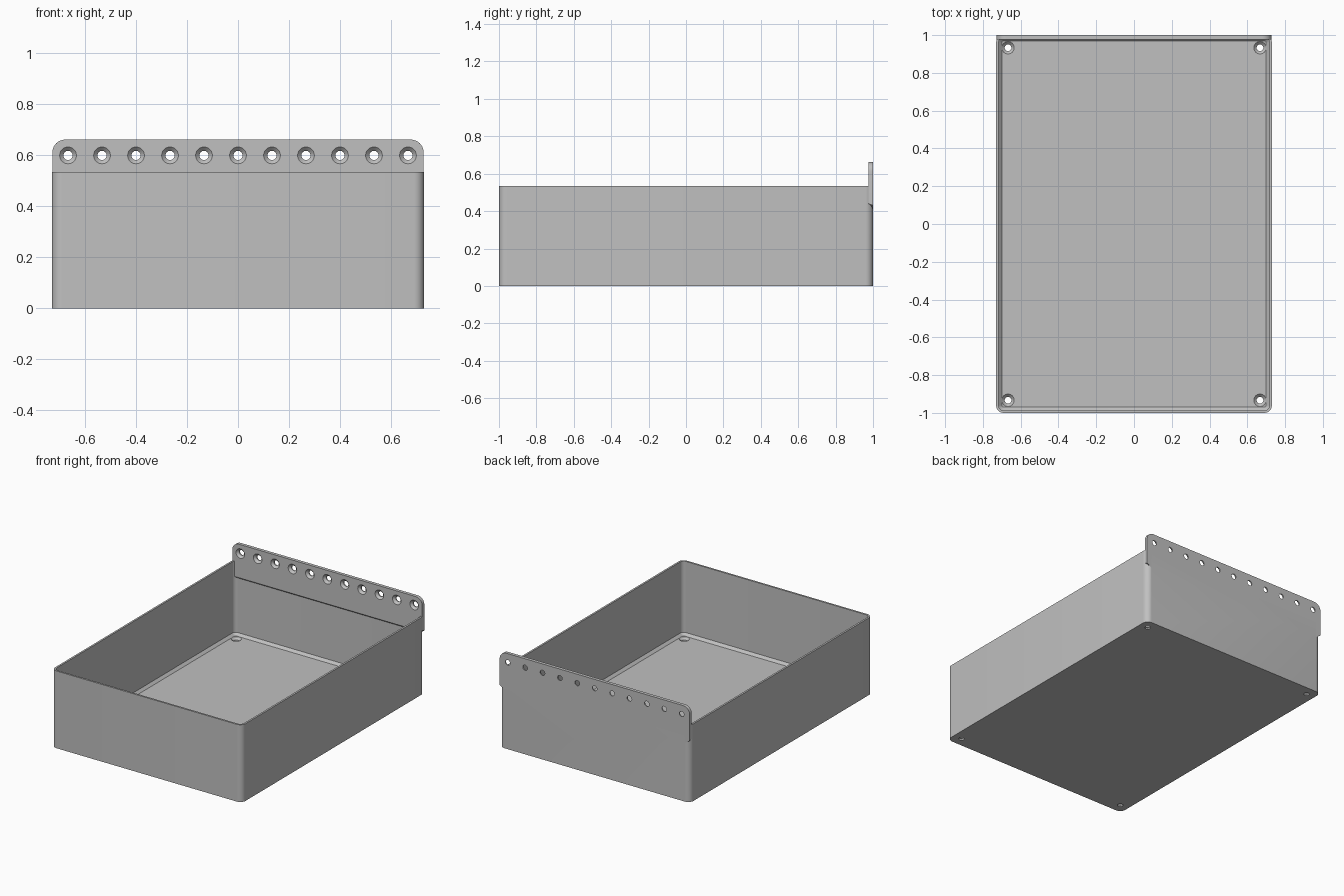
import bpy, bmesh, math
from math import sin, cos, pi

cube = bpy.data.objects.get("Cube")
if cube:
    bpy.data.objects.remove(cube, do_unlink=True)

grey = bpy.data.materials.new("plain grey")
grey.use_nodes = True
colour = (0.53, 0.53, 0.53, 1)
grey.diffuse_color = colour
grey.node_tree.nodes["Principled BSDF"].inputs["Base Color"].default_value = colour

W, D, H = 0.73, 1.0, 0.535      # half width, half depth, tub height
WALL, FLOOR, CHAMFER = 0.013, 0.025, 0.017
STRIP_FRONT, STRIP_TOP = 0.977, 0.662


def corner(cx, cy, r, start, steps):
    """Quarter arc points, anticlockwise from the start angle."""
    return [(cx + r * cos(start + pi / 2 * i / steps),
             cy + r * sin(start + pi / 2 * i / steps)) for i in range(steps + 1)]


def loft(name, rings):
    """Closed solid skinned through rings of matching points."""
    bm = bmesh.new()
    loops = [[bm.verts.new(p) for p in ring] for ring in rings]
    for a, b in zip(loops, loops[1:]):
        for i in range(len(a)):
            j = (i + 1) % len(a)
            bm.faces.new((a[i], a[j], b[j], b[i]))
    bm.faces.new(loops[0])
    bm.faces.new(loops[-1])
    bmesh.ops.recalc_face_normals(bm, faces=bm.faces)
    mesh = bpy.data.meshes.new(name)
    bm.to_mesh(mesh)
    bm.free()
    mesh.materials.append(grey)
    obj = bpy.data.objects.new(name, mesh)
    bpy.context.collection.objects.link(obj)
    return obj


def combine(target, other, operation):
    """Apply a boolean and remove the helper."""
    mod = target.modifiers.new(operation, 'BOOLEAN')
    mod.operation, mod.solver, mod.object = operation, 'EXACT', other
    bpy.context.view_layer.objects.active = target
    bpy.ops.object.modifier_apply(modifier=mod.name)
    bpy.data.objects.remove(other, do_unlink=True)


def rounded_ring(inset, z, radius):
    x, y = W - inset - radius, D - inset - radius
    pts = []
    for k, (sx, sy) in enumerate(((1, 1), (-1, 1), (-1, -1), (1, -1))):
        pts += corner(sx * x, sy * y, radius, k * pi / 2, 8)
    return [(px, py, z) for px, py in pts]


# Open tub with a chamfer around the inside of the floor
tray = loft("storage_tray", [
    rounded_ring(0, 0, 0.04),
    rounded_ring(0, H, 0.04),
    rounded_ring(WALL, H, 0.027),
    rounded_ring(WALL, FLOOR + CHAMFER, 0.027),
    rounded_ring(WALL + CHAMFER, FLOOR, 0.012),
])


# Hanging strip, rounded on top and tapering into the back wall below
def strip_ring(y, side_z, bottom_x, bottom_z):
    x, r = W - 0.002, 0.05
    pts = [(bottom_x, bottom_z), (x, side_z)]
    pts += corner(x - r, STRIP_TOP - r, r, 0, 8)
    pts += corner(r - x, STRIP_TOP - r, r, pi / 2, 8)
    pts += [(-x, side_z), (-bottom_x, bottom_z)]
    return [(px, y, pz) for px, pz in pts]


strip = loft("hanging_strip", [strip_ring(STRIP_FRONT, 0.44, 0.71, 0.43),
                               strip_ring(D, 0.43, 0.695, 0.408)])
combine(tray, strip, 'UNION')


# Countersunk screw holes: depth is measured from the open face
def screw_hole(place):
    profile = ((-0.01, 0.033), (0, 0.033), (0.015, 0.018), (0.05, 0.018))
    rings = [[place(r * cos(2 * pi * i / 24), r * sin(2 * pi * i / 24), d)
              for i in range(24)] for d, r in profile]
    combine(tray, loft("hole_cutter", rings), 'DIFFERENCE')


for i in range(-5, 6):
    screw_hole(lambda a, b, d: (i * 0.1333 + a, STRIP_FRONT + d, 0.6 + b))
for sx in (-1, 1):
    for sy in (-1, 1):
        screw_hole(lambda a, b, d: (sx * 0.667 + a, sy * 0.933 + b, FLOOR - d))

# Smooth rounded corners, crisp edges
bpy.ops.object.select_all(action='DESELECT')
tray.select_set(True)
bpy.context.view_layer.objects.active = tray
bpy.ops.object.shade_smooth_by_angle(angle=math.radians(30))
